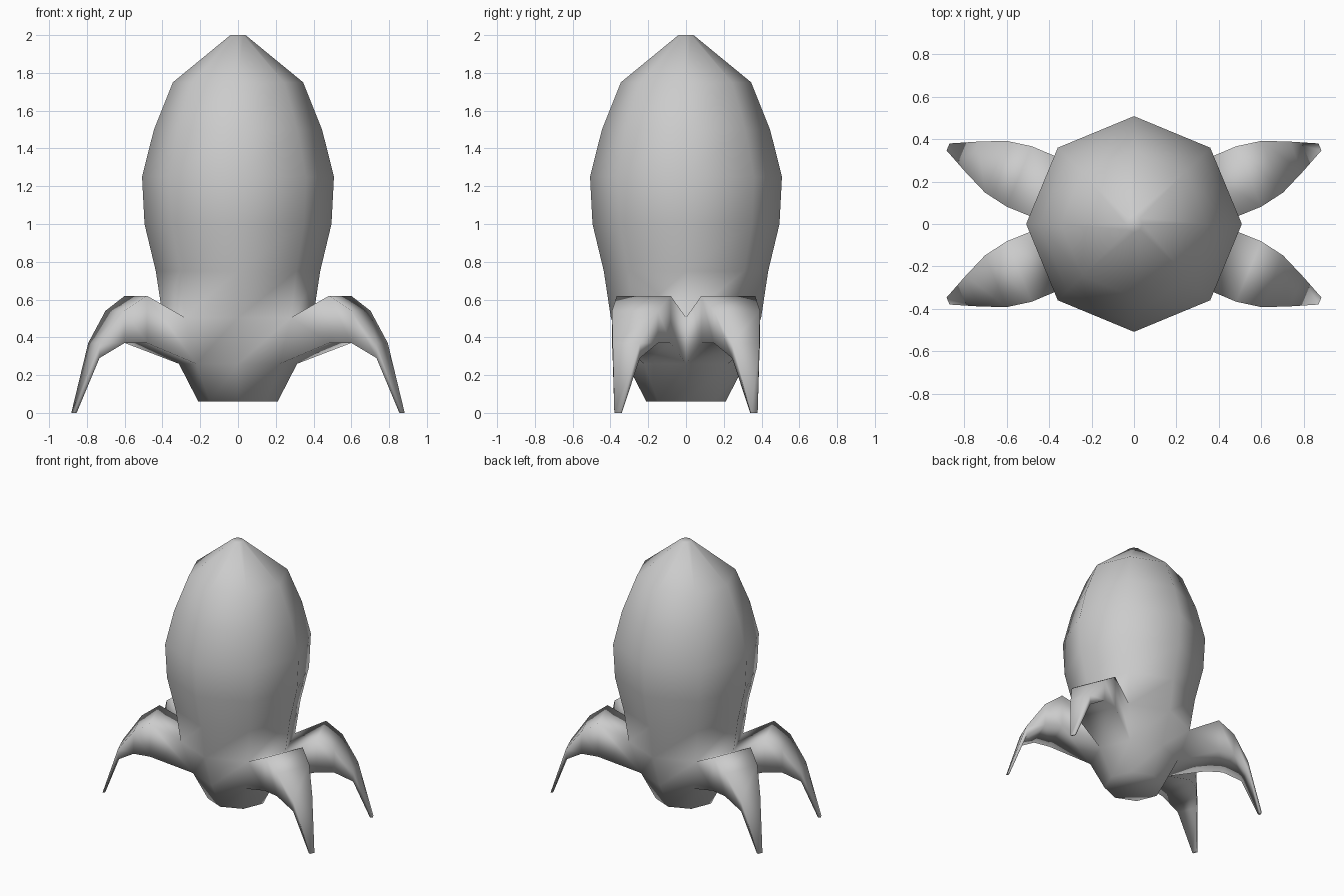
import bpy, bmesh, math
from mathutils import Vector

if "Cube" in bpy.data.objects:
    bpy.data.objects.remove(bpy.data.objects["Cube"])

SIDES = 8
# body profile: (radius, height)
PROFILE = [(0.21, 0.06), (0.313, 0.26), (0.398, 0.505), (0.435, 0.75), (0.495, 1.0),
           (0.508, 1.25), (0.445, 1.5), (0.345, 1.75), (0.04, 2.0)]
# leg sections: (top distance, bottom distance, top height, bottom height, half width)
LEG = [(0.585, 0.585, 0.62, 0.37, 0.154), (0.705, 0.705, 0.54, 0.37, 0.132),
       (0.826, 0.826, 0.37, 0.29, 0.078), (0.948, 0.932, 0.0, 0.0, 0.018)]
LEG_SIDES = (0, 3, 4, 7)   # body facets that carry a leg
LEG_BAND = 1               # profile band the legs grow from

bm = bmesh.new()


def bridge(a, b, skip=()):
    n = len(a)
    for i in range(n):
        if i not in skip:
            j = (i + 1) % n
            bm.faces.new((a[i], a[j], b[j], b[i]))


# eight-sided body, leaving openings for the legs
rings = []
for r, z in PROFILE:
    angles = [math.tau * i / SIDES for i in range(SIDES)]
    rings.append([bm.verts.new((r * math.cos(a), r * math.sin(a), z)) for a in angles])
for k in range(len(rings) - 1):
    bridge(rings[k], rings[k + 1], LEG_SIDES if k == LEG_BAND else ())
bm.faces.new(rings[0][::-1])
bm.faces.new(rings[-1])

# four bent legs growing out of the body facets
for i in LEG_SIDES:
    j = (i + 1) % SIDES
    low, high = rings[LEG_BAND], rings[LEG_BAND + 1]
    loop = [low[i], low[j], high[j], high[i]]
    a = math.tau * (i + 0.5) / SIDES
    out = Vector((math.cos(a), math.sin(a), 0))
    side = Vector((-math.sin(a), math.cos(a), 0))
    for rt, rb, zt, zb, w in LEG:
        pts = [(rb, -w, zb), (rb, w, zb), (rt, w, zt), (rt, -w, zt)]
        new = [bm.verts.new(out * r + side * s + Vector((0, 0, z))) for r, s, z in pts]
        bridge(loop, new)
        loop = new
    bm.faces.new(loop)

bmesh.ops.recalc_face_normals(bm, faces=bm.faces[:])
for f in bm.faces:
    f.smooth = True
mesh = bpy.data.meshes.new("body_with_legs")
bm.to_mesh(mesh)
bm.free()
bpy.context.collection.objects.link(bpy.data.objects.new("body_with_legs", mesh))
